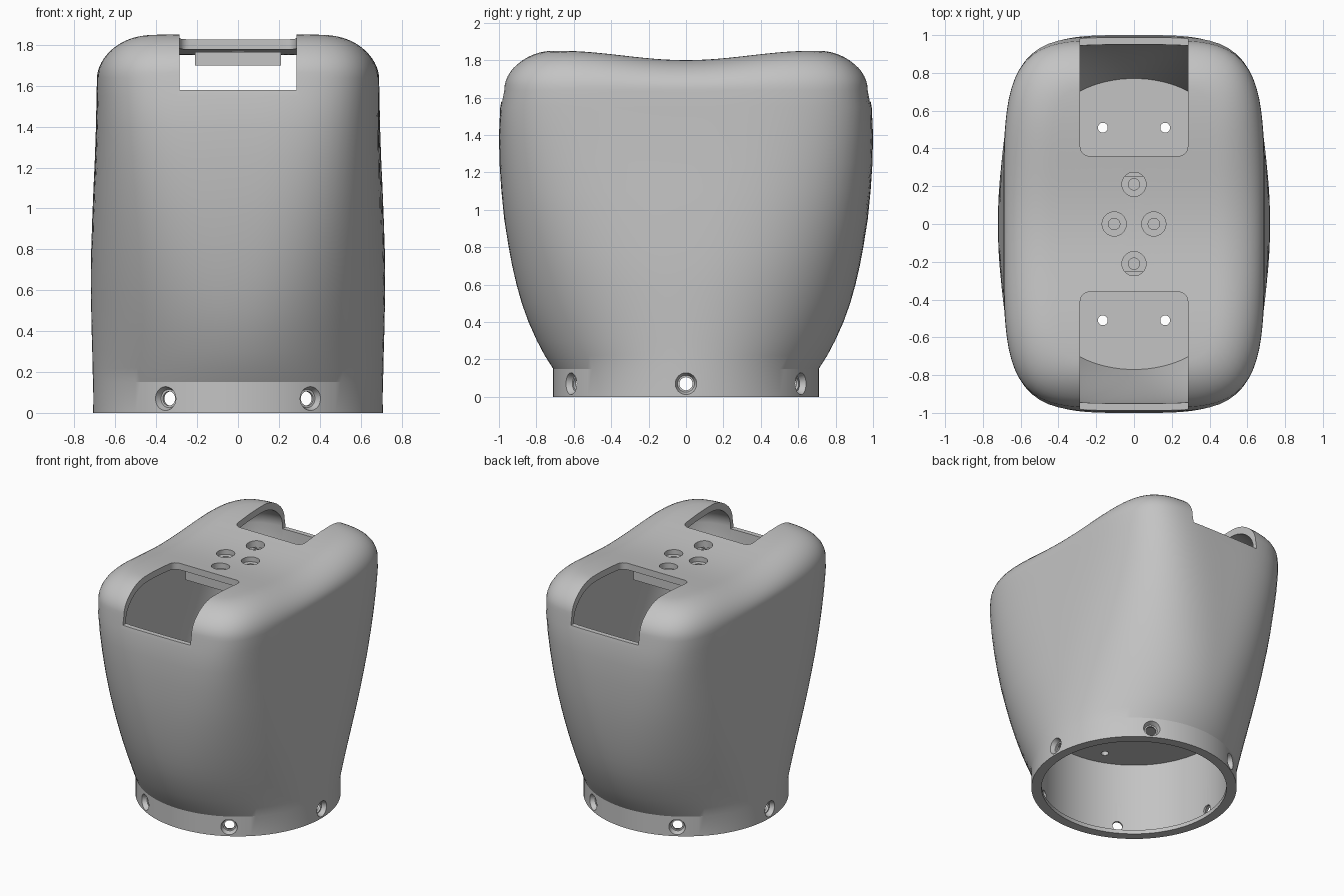
import bpy, bmesh, math
from mathutils import Matrix, Vector

cube = bpy.data.objects.get("Cube")
if cube:
    bpy.data.objects.remove(cube, do_unlink=True)

grey = bpy.data.materials.new("plain grey")
grey.use_nodes = True
grey.diffuse_color = (0.55, 0.55, 0.55, 1)
grey.node_tree.nodes["Principled BSDF"].inputs["Base Color"].default_value = (0.55, 0.55, 0.55, 1)


def finish(bm, name):
    bmesh.ops.recalc_face_normals(bm, faces=bm.faces)
    mesh = bpy.data.meshes.new(name)
    bm.to_mesh(mesh)
    bm.free()
    mesh.materials.append(grey)
    ob = bpy.data.objects.new(name, mesh)
    bpy.context.collection.objects.link(ob)
    return ob


def top_height(y):
    """Saddle-shaped crown: low in the middle, high near front and back."""
    return 1.80 + 0.05 * math.sin(math.pi * min(abs(y), 0.9) / 1.36) ** 2


def oval(a, b, n, count=128):
    pts = []
    for i in range(count):
        t = 2 * math.pi * i / count
        c, s = math.cos(t), math.sin(t)
        r = (abs(c / a) ** n + abs(s / b) ** n) ** (-1 / n)
        pts.append((r * c, r * s))
    return pts


def loft(name, sections, drop, inset):
    """Closed body: stacked ovals, a rounded shoulder, then the crown."""
    bm = bmesh.new()
    rings = [[bm.verts.new((x, y, z)) for x, y in oval(a, b, n)] for z, a, b, n in sections]
    z0, a, b, n = sections[-1]

    def crown_ring(ra, rb, rn, lift):
        rings.append([bm.verts.new((x, y, z0 + lift * (top_height(y) - drop - z0)))
                      for x, y in oval(ra, rb, rn)])

    for k in range(1, 13):
        t = math.pi / 2 * k / 12
        d = inset * (1 - math.cos(t))
        crown_ring(a - d, b - d, n + 2 * d / inset, math.sin(t))
    for k in range(11, 0, -1):
        crown_ring((a - inset) * k / 12, (b - inset) * k / 12, n + 2, 1)
    for lo, hi in zip(rings, rings[1:]):
        for i in range(len(lo)):
            j = (i + 1) % len(lo)
            bm.faces.new((lo[i], lo[j], hi[j], hi[i]))
    bm.faces.new(rings[0][::-1])
    tip = bm.verts.new((0, 0, top_height(0) - drop))
    last = rings[-1]
    for i in range(len(last)):
        bm.faces.new((last[i], last[(i + 1) % len(last)], tip))
    return finish(bm, name)


def rod(name, start, end, r1, r2=None, sides=32):
    bm = bmesh.new()
    start, end = Vector(start), Vector(end)
    axis = end - start
    turn = axis.to_track_quat('Z', 'Y').to_matrix().to_4x4()
    bmesh.ops.create_cone(bm, cap_ends=True, segments=sides, radius1=r1,
                          radius2=r1 if r2 is None else r2, depth=axis.length,
                          matrix=Matrix.Translation((start + end) / 2) @ turn)
    return finish(bm, name)


def box(name, centre, size, corner=0):
    bm = bmesh.new()
    bmesh.ops.create_cube(bm, size=1, matrix=Matrix.Translation(centre) @ Matrix.Diagonal((*size, 1)))
    if corner:
        upright = [e for e in bm.edges if abs(e.verts[0].co.z - e.verts[1].co.z) > 0.1]
        bmesh.ops.bevel(bm, geom=upright, offset=corner, segments=6, profile=0.5, affect='EDGES')
    return finish(bm, name)


def cut(target, cutter):
    cutter.hide_render = True
    mod = target.modifiers.new("cut", 'BOOLEAN')
    mod.operation = 'DIFFERENCE'
    mod.solver = 'EXACT'
    mod.object = cutter
    bpy.context.view_layer.objects.active = target
    bpy.ops.object.modifier_apply(modifier=mod.name)
    bpy.data.objects.remove(cutter, do_unlink=True)


# Outer body: round collar flaring into a rounded rectangle
flare = [(0.15, .71, .71), (0.22, .711, .755), (0.3, .713, .797), (0.4, .716, .842),
         (0.5, .718, .878), (0.6, .72, .906), (0.7, .72, .929), (0.8, .718, .948),
         (0.95, .713, .972), (1.1, .707, .987), (1.25, .70, .997), (1.4, .695, 1.0),
         (1.55, .692, .993), (1.64, .69, .975)]
outer = [(0, .71, .71, 2)]
for z, a, b in flare:
    outer.append((z, a, b, 2 + 2.6 * ((z - 0.15) / 1.49) ** 1.8))
body = loft("body_shell", outer, 0, 0.25)

# Hollow upper chamber and round lower socket, leaving a floor between them
inner = []
for k in range(11):
    t = k / 10
    inner.append((0.6 + t, .66 - .02 * t, .77 + .18 * math.sin(t * math.pi / 2), 2.1 + 2.5 * t ** 1.4))
cut(body, loft("upper_chamber", inner, 0.05, 0.24))
cut(body, rod("socket", (0, 0, 0.03), (0, 0, 0.56), 0.66, sides=96))
cut(body, rod("socket_mouth", (0, 0, -0.1), (0, 0, 0.07), 0.64, sides=96))

# Front and back openings, floor screw holes
for side in (-1, 1):
    cut(body, box("opening", (0, side * 0.86, 1.88), (0.57, 1.0, 0.6), 0.05))
    for x in (-0.165, 0.165):
        cut(body, rod("floor_hole", (x, side * 0.51, 0.4), (x, side * 0.51, 0.8), 0.026))

# Counterbored holes in the crown
for x, y in ((0.105, 0), (-0.105, 0), (0, 0.21), (0, -0.21)):
    cut(body, rod("crown_recess", (x, y, 1.765), (x, y, 2), 0.064))
    cut(body, rod("crown_pilot", (x, y, 1.65), (x, y, 1.9), 0.03))

# Six countersunk holes around the collar
for k in range(6):
    ang = k * math.pi / 3
    d = Vector((math.cos(ang), math.sin(ang), 0))
    up = Vector((0, 0, 0.07))
    cut(body, rod("collar_hole", d * 0.5 + up, d * 0.9 + up, 0.035))
    cut(body, rod("collar_sink", d * 0.675 + up, d * 0.735 + up, 0.045, 0.068))

# Hanging bars under the crown behind each opening
for side, name in ((-1, "front_bar"), (1, "back_bar")):
    box(name, (0, side * 0.305, 1.7325), (0.42, 0.06, 0.065))

for ob in bpy.context.selected_objects:
    ob.select_set(False)
body.select_set(True)
bpy.context.view_layer.objects.active = body
bpy.ops.object.shade_smooth_by_angle(angle=math.radians(18))
